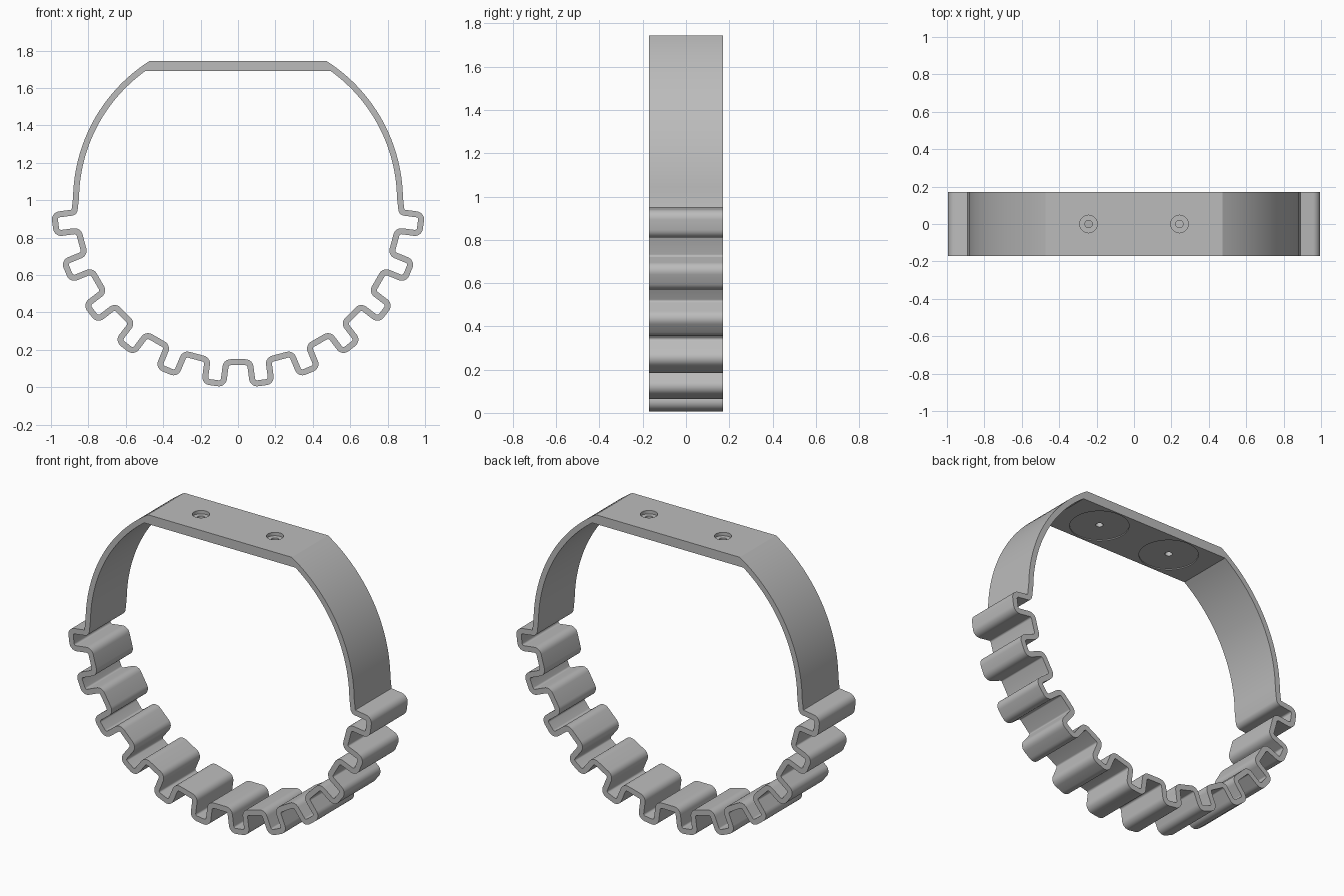
import bpy, bmesh, math
from mathutils import Vector, Matrix

if "Cube" in bpy.data.objects:
    bpy.data.objects.remove(bpy.data.objects["Cube"])

CENTRE = 1.0            # height of the ring centre
HALF_DEPTH = 0.17
R = 0.866               # centreline radius of the band
T = 0.016               # half thickness of the band
TIP, TOOTH_W = 0.984, 0.05
PLATE_TOP, PLATE_BOTTOM = 0.745, 0.69   # relative to the ring centre

grey = bpy.data.materials.new("neutral grey")
grey.use_nodes = True
colour = (0.5, 0.5, 0.5, 1)
grey.diffuse_color = colour
grey.node_tree.nodes["Principled BSDF"].inputs["Base Color"].default_value = colour


def fillet(prev, corner, nxt, radius, steps=7):
    """Round a corner; returns (point, outward normal) pairs."""
    d1, d2 = (corner - prev).normalized(), (nxt - corner).normalized()
    turn = math.atan2(d1.x * d2.y - d1.y * d2.x, d1.dot(d2))
    side = math.copysign(radius, turn)
    right = Vector((d1.y, -d1.x))
    centre = corner - d1 * radius * math.tan(abs(turn) / 2) - right * side
    result = []
    for k in range(steps + 1):
        n = Matrix.Rotation(turn * k / steps, 2) @ right
        result.append((centre + n * side, n))
    return result


def polar(radius, angle):
    return Vector((math.cos(angle), math.sin(angle))) * radius


# Corners of the six corrugations on one side, from the bottom upwards
corners = [Vector((0, -R))]
for i in range(6):
    phi = math.radians(7.5 + 15 * i)
    axis = Vector((math.sin(phi), -math.cos(phi)))
    across = Vector((math.cos(phi), math.sin(phi))) * TOOTH_W
    last = 0.876 if i == 5 else 0.867
    corners += [axis * 0.867 - across, axis * TIP - across,
                axis * TIP + across, axis * last + across]
start = math.radians(1)
corners.append(polar(R, start))

# Outer and inner outlines of one half
outer, inner = [Vector((0, -R - T))], [Vector((0, -R + T))]
for i in range(1, len(corners) - 1):
    radius = 0.018 if i == len(corners) - 2 else 0.027
    for point, normal in fillet(*corners[i - 1:i + 2], radius):
        outer.append(point + normal * T)
        inner.append(point - normal * T)

# Smooth upper arch, ending at the flat plate
STEPS = 30
for line, radius, height in ((outer, R + T, PLATE_TOP), (inner, R - T, PLATE_BOTTOM)):
    end = math.asin(height / radius)
    for k in range(STEPS + 1):
        line.append(polar(radius, start + (end - start) * k / STEPS))


def mirrored(line):
    return [Vector((-p.x, p.y)) for p in reversed(line[1:])] + line


# Band and plate as one closed solid
bm = bmesh.new()
loops = [[bm.verts.new((p.x, y, p.y + CENTRE)) for p in mirrored(line)]
         for line, y in ((outer, -HALF_DEPTH), (outer, HALF_DEPTH),
                         (inner, HALF_DEPTH), (inner, -HALF_DEPTH))]
count = len(loops[0])
for a in range(4):
    la, lb = loops[a], loops[(a + 1) % 4]
    for k in range(count):
        m = (k + 1) % count
        bm.faces.new((la[k], la[m], lb[m], lb[k]))
bmesh.ops.recalc_face_normals(bm, faces=bm.faces)
mesh = bpy.data.meshes.new("corrugated_band")
bm.to_mesh(mesh)
bm.free()
band = bpy.data.objects.new("corrugated_band", mesh)
bpy.context.collection.objects.link(band)
mesh.materials.append(grey)

# Stepped cutter: round recess below, through hole, counterbore above
low, high = CENTRE + PLATE_BOTTOM, CENTRE + PLATE_TOP
profile = [(0.16, low - 0.05), (0.16, low + 0.006), (0.02, low + 0.006),
           (0.02, high - 0.02), (0.047, high - 0.02), (0.047, high + 0.05)]
SIDES = 48
bm = bmesh.new()
for x in (-0.243, 0.243):
    rings = []
    for r, z in profile:
        rings.append([bm.verts.new((x + r * math.cos(math.tau * k / SIDES),
                                    r * math.sin(math.tau * k / SIDES), z))
                      for k in range(SIDES)])
    for ra, rb in zip(rings, rings[1:]):
        for k in range(SIDES):
            m = (k + 1) % SIDES
            bm.faces.new((ra[k], ra[m], rb[m], rb[k]))
    bm.faces.new(list(reversed(rings[0])))
    bm.faces.new(rings[-1])
bmesh.ops.recalc_face_normals(bm, faces=bm.faces)
cut_mesh = bpy.data.meshes.new("hole_cutter")
bm.to_mesh(cut_mesh)
bm.free()
cut_mesh.materials.append(grey)
cutter = bpy.data.objects.new("hole_cutter", cut_mesh)
cutter.hide_render = True
bpy.context.collection.objects.link(cutter)

# Cut the holes, then shade
bpy.ops.object.select_all(action='DESELECT')
band.select_set(True)
bpy.context.view_layer.objects.active = band
cut = band.modifiers.new("holes", 'BOOLEAN')
cut.operation = 'DIFFERENCE'
cut.solver = 'EXACT'
cut.object = cutter
bpy.ops.object.modifier_apply(modifier=cut.name)
bpy.data.objects.remove(cutter)
bpy.ops.object.shade_smooth_by_angle(angle=math.radians(25))
